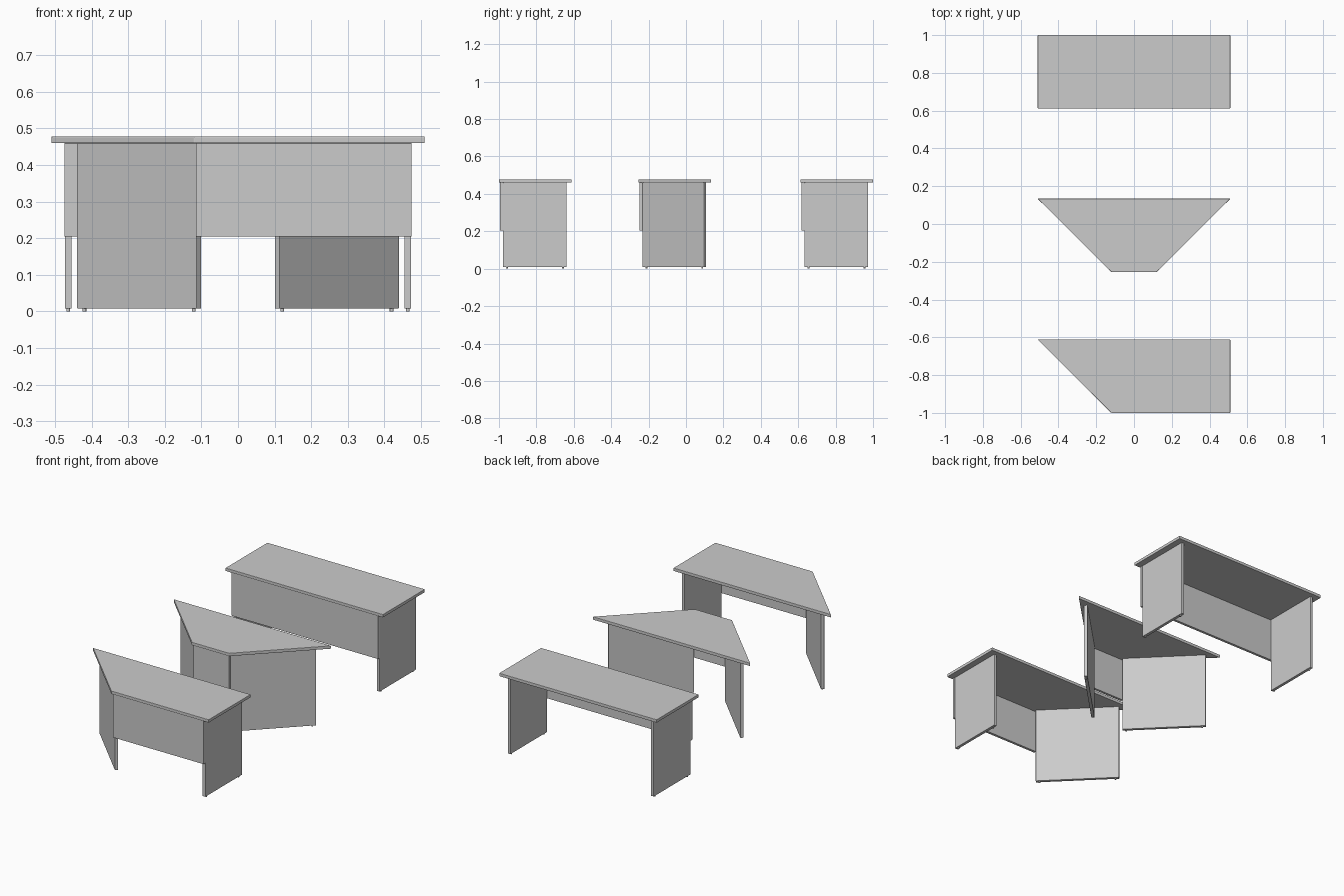
import bpy, bmesh
from mathutils import Vector

if "Cube" in bpy.data.objects:
    bpy.data.objects.remove(bpy.data.objects["Cube"])

THICK = 0.018          # board thickness
FOOT_H, UNDER, TOP = 0.008, 0.46, 0.478
DEPTH = 0.388
HALF, SHORT = 0.51, 0.12   # half widths of straight and cut corners


def board(name, pts, z0, z1, bevel=0.0015):
    """Extrude a plan outline between two heights, with softened edges."""
    bm = bmesh.new()
    face = bm.faces.new([bm.verts.new((x, y, z0)) for x, y in pts])
    ext = bmesh.ops.extrude_face_region(bm, geom=[face])
    verts = [g for g in ext["geom"] if isinstance(g, bmesh.types.BMVert)]
    bmesh.ops.translate(bm, verts=verts, vec=(0, 0, z1 - z0))
    bmesh.ops.recalc_face_normals(bm, faces=bm.faces)
    mesh = bpy.data.meshes.new(name)
    bm.to_mesh(mesh)
    bm.free()
    ob = bpy.data.objects.new(name, mesh)
    bpy.context.collection.objects.link(ob)
    mod = ob.modifiers.new("soft_edges", "BEVEL")
    mod.width, mod.segments = bevel, 2
    return ob


def foot(name, p):
    bpy.ops.mesh.primitive_cylinder_add(vertices=16, radius=0.005, depth=FOOT_H + 0.002,
                                        location=(p.x, p.y, (FOOT_H + 0.002) / 2))
    bpy.context.object.name = name
    bpy.ops.object.shade_smooth_by_angle()


def leg(name, side, slanted, y0):
    """Panel leg with two feet; side is -1 (left) or 1 (right)."""
    if slanted:
        front, back = Vector((side * 0.113, y0 + 0.022)), Vector((side * 0.44, y0 + 0.349))
        inward = Vector((-side, 1)).normalized() * THICK
    else:
        front, back = Vector((side * 0.473, y0 + 0.022)), Vector((side * 0.473, y0 + 0.362))
        inward = Vector((-side * THICK, 0))
    board(name, [front, back, back + inward, front + inward], FOOT_H, UNDER)
    along = (back - front).normalized() * 0.02
    foot(name + "_foot_front", front + inward / 2 + along)
    foot(name + "_foot_back", back + inward / 2 - along)


def desk(name, y0, cut_left, cut_right):
    xl, xr = (SHORT if cut_left else HALF), (SHORT if cut_right else HALF)
    # table top
    board(name + "_top", [(-xl, y0), (xr, y0), (HALF, y0 + DEPTH), (-HALF, y0 + DEPTH)],
          UNDER, TOP, 0.002)
    # front modesty panel
    ml, mr = (0.115 if cut_left else 0.474), (0.115 if cut_right else 0.474)
    board(name + "_front_panel", [(-ml, y0 + 0.006), (mr, y0 + 0.006),
                                  (mr, y0 + 0.022), (-ml, y0 + 0.022)], 0.205, UNDER)
    # side legs
    leg(name + "_left_leg", -1, cut_left, y0)
    leg(name + "_right_leg", 1, cut_right, y0)


desk("half_cut_desk", -1.0, True, False)
desk("trapezoid_desk", -0.254, True, True)
desk("straight_desk", 0.612, False, False)
